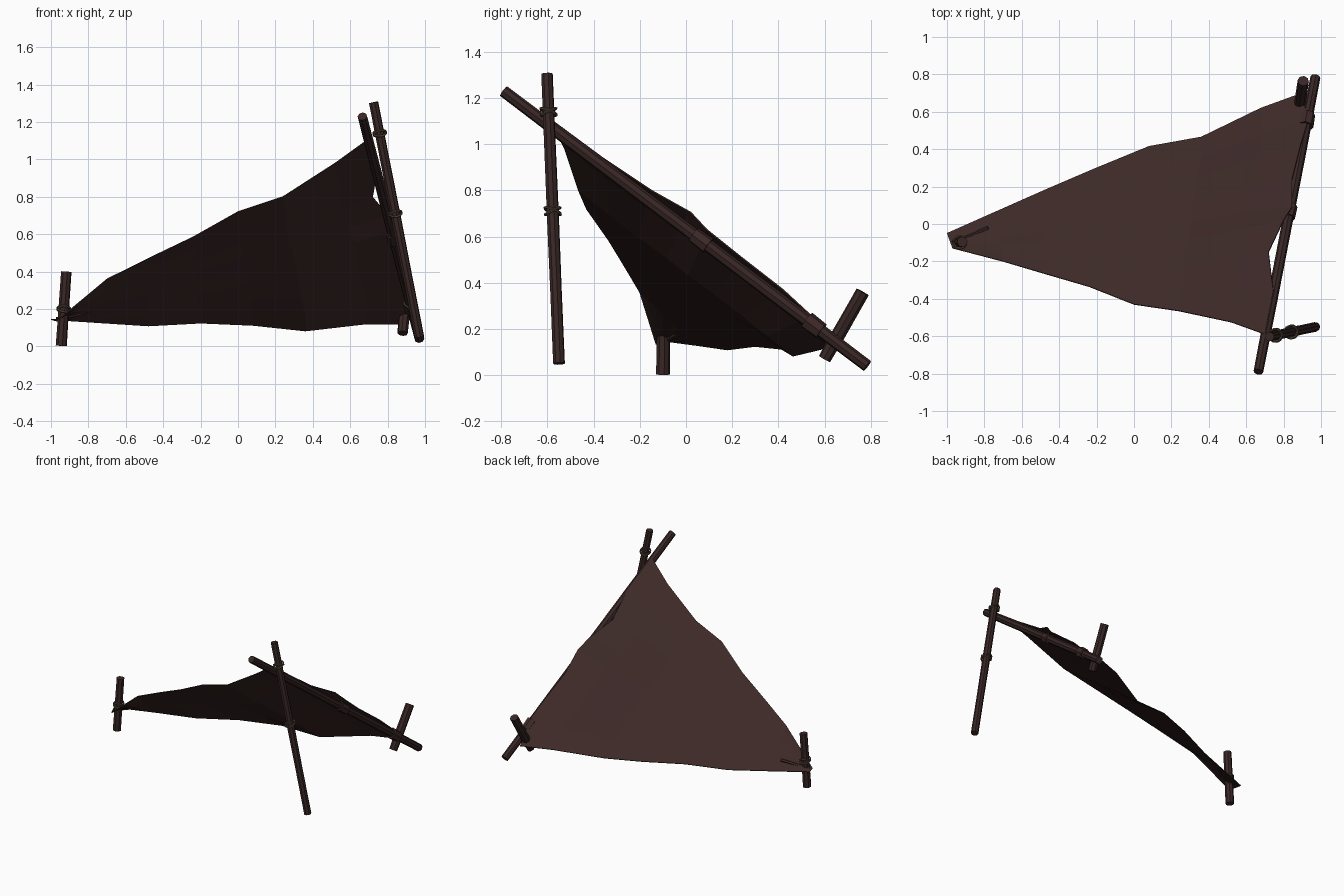
import bpy, bmesh, math, random
from mathutils import Vector, Matrix

if "Cube" in bpy.data.objects:
    bpy.data.objects.remove(bpy.data.objects["Cube"])
random.seed(4)


def material(name, rgb):
    m = bpy.data.materials.new(name)
    m.diffuse_color = (*rgb, 1)
    m.use_nodes = True
    m.node_tree.nodes["Principled BSDF"].inputs["Base Color"].default_value = m.diffuse_color
    return m


WOOD = material("dark wood", (0.040, 0.020, 0.019))
CANVAS = material("brown canvas", (0.045, 0.022, 0.020))
ROPE = material("rope", (0.105, 0.075, 0.042))


def finish(bm, name, mat):
    bmesh.ops.recalc_face_normals(bm, faces=bm.faces)
    me = bpy.data.meshes.new(name)
    bm.to_mesh(me)
    bm.free()
    me.materials.append(mat)
    ob = bpy.data.objects.new(name, me)
    bpy.context.collection.objects.link(ob)
    return ob


def tube(name, a, b, radius, mat, sides=8, segs=4, wobble=0.07):
    """Slightly uneven flat-sided pole from a to b."""
    a, b = Vector(a), Vector(b)
    rot = (b - a).to_track_quat('Z', 'Y')
    bm = bmesh.new()
    rings = []
    for i in range(segs + 1):
        r = radius * (1 + random.uniform(-wobble, wobble))
        c = a.lerp(b, i / segs)
        rings.append([bm.verts.new(c + rot @ Vector((r * math.cos(t), r * math.sin(t), 0)))
                      for t in (2 * math.pi * k / sides for k in range(sides))])
    for p, q in zip(rings, rings[1:]):
        for k in range(sides):
            n = (k + 1) % sides
            bm.faces.new((p[k], p[n], q[n], q[k]))
    bm.faces.new(rings[0])
    bm.faces.new(rings[-1])
    return finish(bm, name, mat)


def lashing(name, a, b, z, ring=0.034):
    """Two crossed rope loops around the pole a-b at height z."""
    a, b = Vector(a), Vector(b)
    c = a.lerp(b, (z - a.z) / (b.z - a.z))
    rot = (b - a).to_track_quat('Z', 'Y').to_matrix()
    bm = bmesh.new()
    n, m, minor = 12, 5, 0.006
    for tilt in (-0.42, 0.42):
        turn = rot @ Matrix.Rotation(tilt, 3, 'Y')
        g = []
        for i in range(n):
            u = 2 * math.pi * i / n
            row = []
            for j in range(m):
                v = 2 * math.pi * j / m
                r = ring + minor * math.cos(v)
                row.append(bm.verts.new(c + turn @ Vector(
                    (r * math.cos(u) / math.cos(tilt), r * math.sin(u), minor * math.sin(v)))))
            g.append(row)
        for i in range(n):
            for j in range(m):
                i2, j2 = (i + 1) % n, (j + 1) % m
                bm.faces.new((g[i][j], g[i2][j], g[i2][j2], g[i][j2]))
    return finish(bm, name, ROPE)


# Poles and stakes
PROP = ((0.97, -0.55, 0.05), (0.725, -0.602, 1.305))
RIDGE = ((0.97, 0.785, 0.04), (0.665, -0.79, 1.23))
LEFT = ((-0.945, -0.10, 0.003), (-0.918, -0.095, 0.40))
BACK = ((0.88, 0.60, 0.07), (0.905, 0.765, 0.36))
tube("prop_pole", *PROP, 0.027, WOOD)
tube("ridge_pole", *RIDGE, 0.027, WOOD)
tube("left_stake", *LEFT, 0.030, WOOD, segs=3)
tube("back_stake", *BACK, 0.029, WOOD, segs=3)

# Rope lashings
lashing("upper_lashing", *PROP, 1.14)
lashing("middle_lashing", *PROP, 0.71)
lashing("left_stake_lashing", *LEFT, 0.20)

# Canvas edges: peak side, ground side, and ridge side
high = [(-0.97, -0.13, 0.135), (-0.70, -0.20, 0.36), (-0.48, -0.265, 0.47), (-0.24, -0.335, 0.585),
        (0.0, -0.43, 0.72), (0.24, -0.465, 0.80), (0.52, -0.525, 0.98), (0.70, -0.59, 1.11)]
low = [(-1.0, -0.05, 0.145), (-0.74, 0.065, 0.127), (-0.48, 0.18, 0.11), (-0.20, 0.30, 0.125),
       (0.08, 0.415, 0.113), (0.36, 0.465, 0.083), (0.68, 0.62, 0.12), (0.90, 0.70, 0.12)]
side = [(0.70, -0.59, 1.11), (0.745, -0.36, 0.94), (0.72, -0.15, 0.80), (0.80, 0.02, 0.705),
        (0.845, 0.09, 0.63), (0.845, 0.24, 0.51), (0.89, 0.42, 0.37), (0.93, 0.55, 0.25),
        (0.90, 0.70, 0.12)]
rows, cols = len(high) - 1, len(side) - 1
bm = bmesh.new()
grid = []
for i in range(rows + 1):
    h, l = Vector(high[i]), Vector(low[i])
    w = (i / rows) ** 4
    row = []
    for j in range(cols + 1):
        t = j / cols
        p = h.lerp(l, t)
        p += (Vector(side[j]) - Vector(high[-1]).lerp(Vector(low[-1]), t)) * w
        inner = math.sin(math.pi * t) * math.sin(math.pi * i / rows)
        p.z += inner * (-0.012 + random.uniform(-0.006, 0.006))
        row.append(bm.verts.new(p))
    grid.append(row)
for i in range(rows):
    for j in range(cols):
        bm.faces.new((grid[i][j], grid[i + 1][j], grid[i + 1][j + 1], grid[i][j + 1]))
sheet = finish(bm, "canvas_sheet", CANVAS)
sol = sheet.modifiers.new("thickness", 'SOLIDIFY')
sol.thickness = 0.006
sol.offset = 0

# Canvas loops wrapped round the ridge pole, and the tucked corner at the left stake
r0, r1 = Vector(RIDGE[0]), Vector(RIDGE[1])
for name, y in (("middle_canvas_loop", 0.065), ("lower_canvas_loop", 0.555)):
    f = (y - r0.y) / (r1.y - r0.y)
    tube(name, r0.lerp(r1, f - 0.02), r0.lerp(r1, f + 0.02), 0.038, CANVAS, sides=7, segs=1)
tube("tucked_corner", (-0.97, -0.095, 0.145), (-0.78, -0.02, 0.19), 0.012, CANVAS, sides=5, segs=2)
